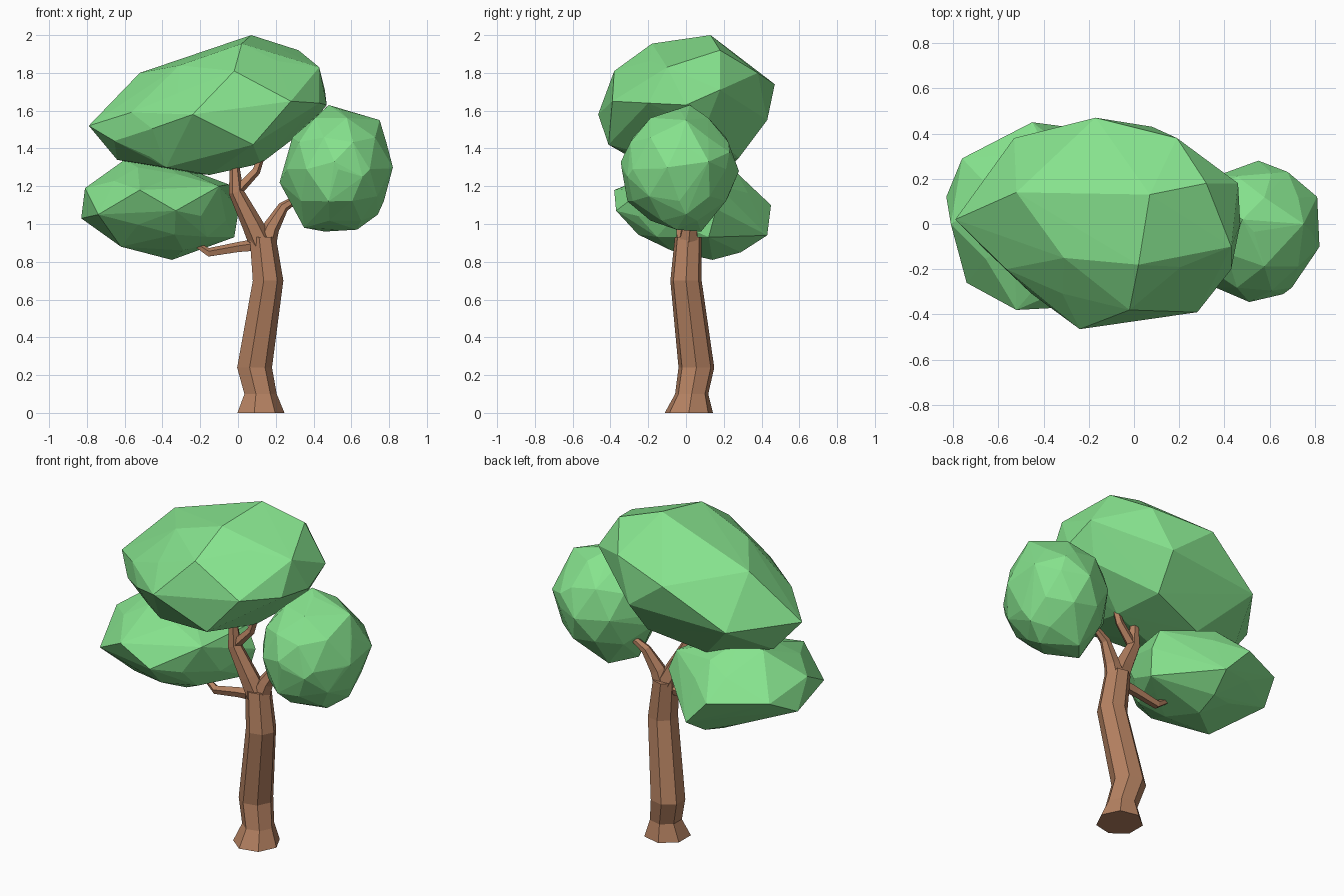
import bpy, bmesh, math
from mathutils import Vector, Matrix


def material(name, colour):
    m = bpy.data.materials.new(name)
    m.diffuse_color = colour
    return m


LEAF = material("leaf_green", (0.24, 0.77, 0.27, 1))
BARK = material("bark_brown", (0.46, 0.22, 0.12, 1))


def finish(bm, name, mat):
    bmesh.ops.recalc_face_normals(bm, faces=bm.faces[:])
    mesh = bpy.data.meshes.new(name)
    bm.to_mesh(mesh)
    bm.free()
    mesh.materials.append(mat)
    ob = bpy.data.objects.new(name, mesh)
    bpy.context.collection.objects.link(ob)


def limb(name, path, sides, upright=False):
    """Faceted tapering tube through (x, y, z, radius) stations."""
    bm = bmesh.new()
    pts = [Vector(p[:3]) for p in path]
    rings = []
    for i, p in enumerate(path):
        d = pts[min(i + 1, len(pts) - 1)] - pts[max(i - 1, 0)]
        if upright:
            d = Vector((0, 0, 1))
        u = Vector((0, 1, 0)).cross(d).normalized()
        v = d.normalized().cross(u)
        ang = [2 * math.pi * k / sides for k in range(sides)]
        rings.append([bm.verts.new(pts[i] + p[3] * (u * math.cos(a) + v * math.sin(a)))
                      for a in ang])
    for a, b in zip(rings, rings[1:]):
        for k in range(sides):
            j = (k + 1) % sides
            bm.faces.new((a[k], a[j], b[j], b[k]))
    bm.faces.new(rings[0])
    bm.faces.new(rings[-1])
    finish(bm, name, BARK)


def foliage(name, centre, radii, tilt, corners):
    """Faceted clump: hull of a coarse tilted ellipsoid and protruding corners."""
    ball = bmesh.new()
    mat = (Matrix.Translation(centre) @ Matrix.Rotation(math.radians(tilt), 4, 'Y')
           @ Matrix.Diagonal((*radii, 1)))
    bmesh.ops.create_icosphere(ball, subdivisions=2, radius=1, matrix=mat)
    bm = bmesh.new()
    for co in [v.co.copy() for v in ball.verts] + corners:
        bm.verts.new(co)
    ball.free()
    bmesh.ops.convex_hull(bm, input=bm.verts[:])
    loose = [v for v in bm.verts if not v.link_faces]
    bmesh.ops.delete(bm, geom=loose, context='VERTS')
    finish(bm, name, LEAF)


# Trunk with flared foot
limb("trunk", [(0.115, 0.015, 0, 0.131), (0.115, 0.03, 0.10, 0.09),
               (0.083, 0.055, 0.24, 0.097), (0.155, 0.0, 0.70, 0.085),
               (0.128, 0.012, 0.93, 0.073)], 7, True)

# Branches
limb("upper_branch", [(0.13, 0.01, 0.88, 0.065), (0.075, -0.005, 1.0, 0.055),
                      (-0.01, -0.02, 1.17, 0.04), (-0.02, -0.02, 1.34, 0.022)], 6)
limb("upper_twig", [(-0.01, -0.02, 1.17, 0.03), (0.095, -0.01, 1.28, 0.024),
                    (0.13, -0.01, 1.38, 0.018)], 5)
limb("right_branch", [(0.14, 0.01, 0.88, 0.06), (0.175, 0.02, 0.98, 0.045),
                      (0.24, 0.04, 1.09, 0.029), (0.32, 0.05, 1.14, 0.018)], 6)
limb("left_branch", [(0.12, 0.01, 0.89, 0.036), (0.0, 0.01, 0.875, 0.029),
                     (-0.155, 0.01, 0.848, 0.025), (-0.22, 0.02, 0.89, 0.016)], 5)

# Leaf clumps
foliage("top_foliage", (-0.13, 0.0, 1.61), (0.58, 0.38, 0.26), -18, [
    (-0.79, 0.02, 1.52), (-0.24, -0.465, 1.58), (-0.02, -0.38, 1.81),
    (0.02, -0.18, 1.955), (0.07, 0.13, 2.0), (0.32, 0.18, 1.92),
    (0.43, -0.10, 1.83), (0.47, 0.0, 1.63), (0.46, 0.18, 1.71),
    (0.43, -0.20, 1.64), (0.28, -0.39, 1.65), (0.08, -0.41, 1.42),
    (-0.31, -0.15, 1.84), (-0.52, 0.14, 1.80), (-0.17, 0.47, 1.74),
    (0.19, 0.38, 1.80), (-0.53, 0.38, 1.52), (-0.15, -0.05, 1.26),
    (-0.38, -0.2, 1.30), (-0.64, 0.08, 1.34), (-0.28, 0.2, 1.27),
    (0.12, 0.0, 1.32), (0.06, 0.28, 1.35), (0.08, 0.43, 1.55),
    (0.37, 0.1, 1.51)])

foliage("left_foliage", (-0.41, 0.03, 1.08), (0.37, 0.35, 0.23), 10, [
    (-0.81, 0.0, 1.19), (-0.83, 0.12, 1.03), (-0.62, -0.1, 0.88),
    (-0.35, 0.14, 0.81), (-0.33, 0.29, 0.85), (-0.02, 0.12, 0.93),
    (0.005, 0.16, 1.08), (-0.05, 0.16, 1.21), (-0.45, 0.14, 1.36),
    (-0.60, 0.12, 1.34), (-0.35, 0.27, 1.27), (-0.76, 0.29, 1.12),
    (-0.45, 0.45, 1.10), (-0.30, 0.43, 0.94), (-0.74, -0.26, 1.05),
    (-0.52, -0.38, 1.18), (-0.33, -0.37, 1.07), (-0.10, -0.2, 1.20)])

foliage("right_foliage", (0.53, -0.035, 1.29), (0.285, 0.305, 0.32), 0, [
    (0.22, 0.0, 1.22), (0.28, 0.05, 1.42), (0.48, 0.02, 1.63),
    (0.75, 0.0, 1.55), (0.82, -0.1, 1.30), (0.81, 0.12, 1.33),
    (0.74, 0.0, 1.05), (0.63, -0.05, 0.97), (0.46, 0.08, 0.96),
    (0.35, -0.05, 0.98), (0.55, 0.28, 1.28), (0.68, 0.23, 1.38),
    (0.66, -0.31, 1.25), (0.51, -0.345, 1.33), (0.48, -0.31, 1.12)])
